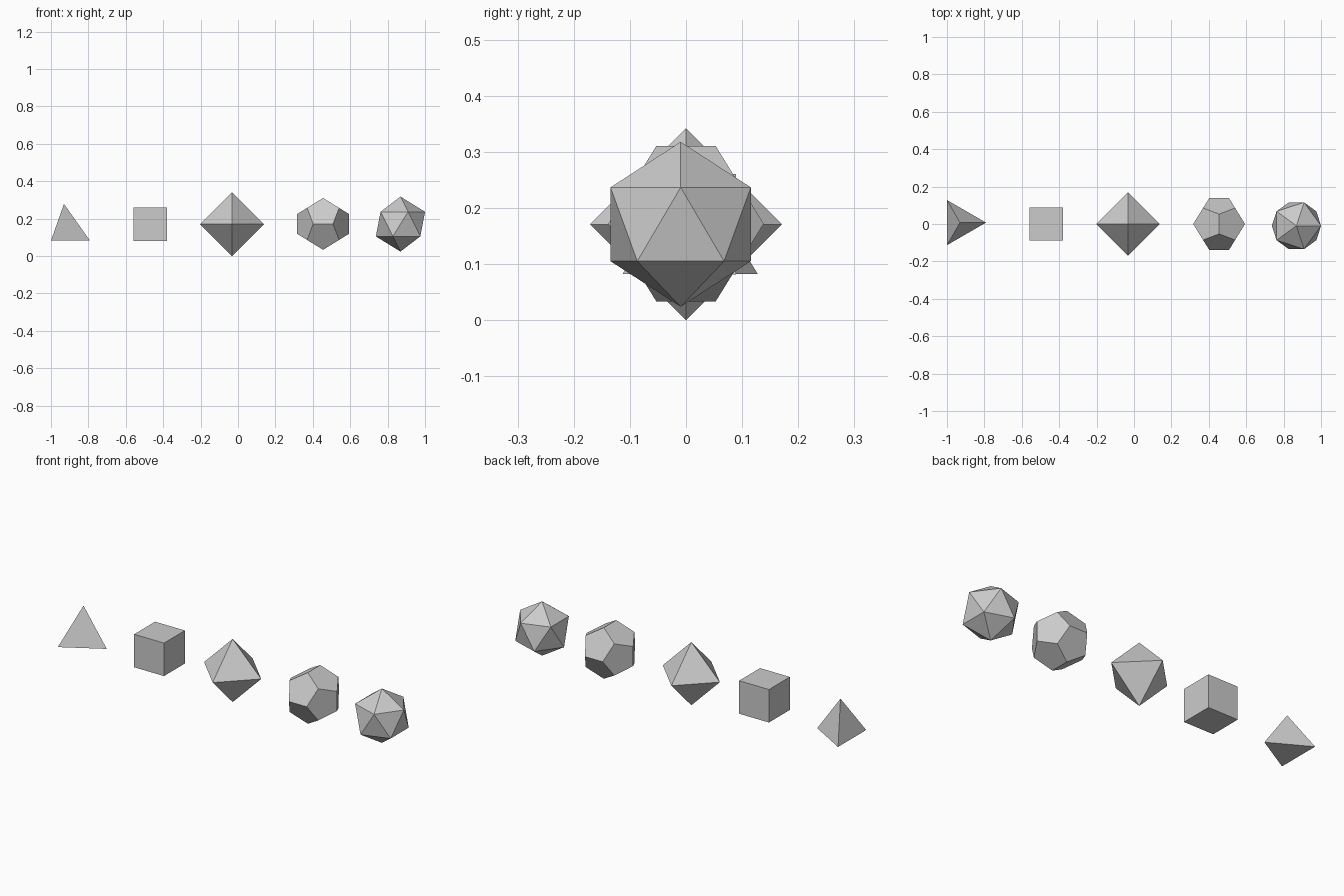
import bpy, bmesh
from math import sin, cos, pi, sqrt, radians

if "Cube" in bpy.data.objects:
    bpy.data.objects.remove(bpy.data.objects["Cube"])

ZC = 0.171                      # common centre height
PHI = (1 + sqrt(5)) / 2


def solid(name, points, scale, centre):
    """Flat-faced solid from the convex hull of its corner points."""
    bm = bmesh.new()
    for p in points:
        bm.verts.new([c * scale for c in p])
    bmesh.ops.convex_hull(bm, input=bm.verts[:])
    # merge coplanar triangles into squares / pentagons
    bmesh.ops.dissolve_limit(bm, angle_limit=radians(2), verts=bm.verts[:], edges=bm.edges[:])
    bmesh.ops.recalc_face_normals(bm, faces=bm.faces[:])
    me = bpy.data.meshes.new(name)
    bm.to_mesh(me)
    bm.free()
    ob = bpy.data.objects.new(name, me)
    ob.location = centre
    bpy.context.collection.objects.link(ob)
    return ob


def ring(n, r, z, start=0.0):
    return [(r * cos(start + 2 * pi * i / n), r * sin(start + 2 * pi * i / n), z) for i in range(n)]


PM = (-1, 1)
cube_pts = [(x, y, z) for x in PM for y in PM for z in PM]

# tetrahedron: base triangle pointing to +x, apex above (unit edge, base at z = 0)
solid("tetrahedron", ring(3, 1 / sqrt(3), 0) + [(0, 0, sqrt(2 / 3))], 0.2412, (-0.9304, 0.0075, 0.082))

# cube
solid("cube", cube_pts, 0.0893, (-0.47, 0, ZC))

# octahedron: corners on the axes
solid("octahedron", ring(4, 1, 0) + [(0, 0, 1), (0, 0, -1)], ZC, (-0.032, 0, ZC))

# dodecahedron: cube corners plus three golden rectangles
dodeca = list(cube_pts)
for a in PM:
    for b in PM:
        u, v = a / PHI, b * PHI
        dodeca += [(0, u, v), (u, v, 0), (v, 0, u)]
solid("dodecahedron", dodeca, 0.0856, (0.455, 0, 0.172))

# icosahedron: two poles and two staggered five-point rings
h, r = 1 / sqrt(5), 2 / sqrt(5)
solid("icosahedron", ring(5, r, h) + ring(5, r, -h, pi) + [(0, 0, 1), (0, 0, -1)], 0.147, (0.8685, -0.0095, ZC))
